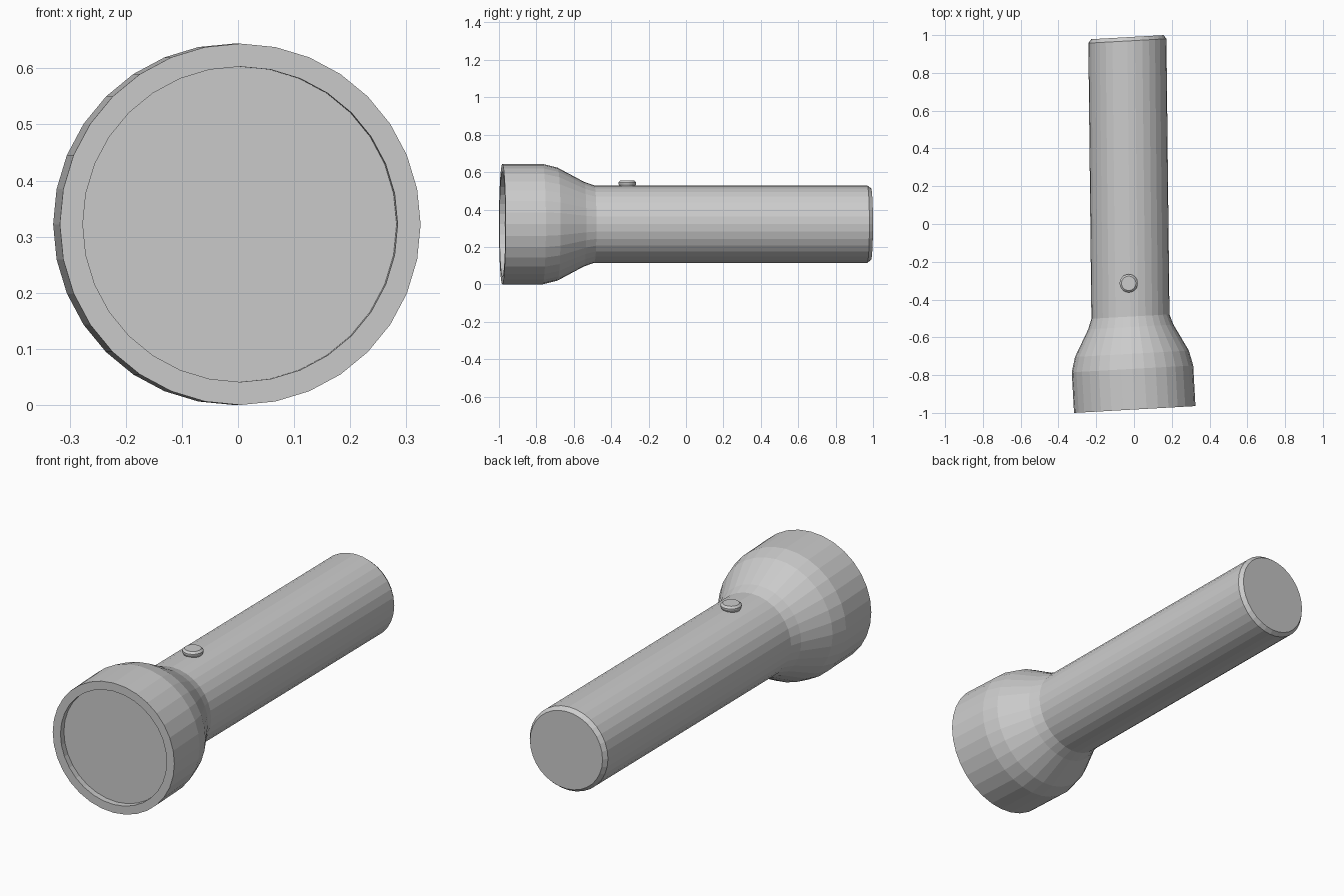
import bpy, bmesh, math
from math import sin, cos, pi

cube = bpy.data.objects.get("Cube")
if cube:
    bpy.data.objects.remove(cube)

SIDES = 32
SKEW = math.radians(3.2)    # every ring is turned a little about z
AXIS_Z = 0.322

grey = bpy.data.materials.new("grey")
grey.use_nodes = True
colour = (0.6, 0.6, 0.6, 1)
grey.diffuse_color = colour
grey.node_tree.nodes["Principled BSDF"].inputs["Base Color"].default_value = colour


def along(x, y, radius, a):
    """Point on a ring around the torch axis."""
    return (x + radius * cos(a) * cos(SKEW),
            y + radius * cos(a) * sin(SKEW),
            AXIS_Z + radius * sin(a))


def upright(z, centre, radius, a):
    """Point on a level ring around the switch centre."""
    return (centre[0] + radius * cos(a), centre[1] + radius * sin(a), z)


def loft(name, rings, point, cap_start=True, cap_end=True):
    """Skin a list of rings and close the chosen ends."""
    bm = bmesh.new()
    loops = [[bm.verts.new(point(*ring, 2 * pi * i / SIDES)) for i in range(SIDES)]
             for ring in rings]
    for a, b in zip(loops, loops[1:]):
        for i in range(SIDES):
            j = (i + 1) % SIDES
            bm.faces.new((a[i], a[j], b[j], b[i]))
    if cap_start:
        bm.faces.new(loops[0])
    if cap_end:
        bm.faces.new(loops[-1])
    bmesh.ops.recalc_face_normals(bm, faces=bm.faces)
    mesh = bpy.data.meshes.new(name)
    bm.to_mesh(mesh)
    bm.free()
    mesh.materials.append(grey)
    obj = bpy.data.objects.new(name, mesh)
    bpy.context.collection.objects.link(obj)
    return obj


# One-piece shell: recessed lens, rim, flared head, handle and chamfered tail
loft("torch_body", [
    (0.002, -0.952, 0.281),
    (0.004, -0.982, 0.281),
    (0.004, -0.982, 0.322),
    (-0.008, -0.767, 0.322),
    (-0.011, -0.687, 0.302),
    (-0.017, -0.545, 0.226),
    (-0.019, -0.49, 0.207),
    (-0.035, 0.969, 0.207),
    (-0.035, 0.989, 0.192),
], along)

# Push switch on top of the handle
centre = (-0.028, -0.314)
loft("switch_button", [
    (0.52, centre, 0.04),
    (0.538, centre, 0.048),
    (0.545, centre, 0.048),
    (0.554, centre, 0.038),
], upright)
